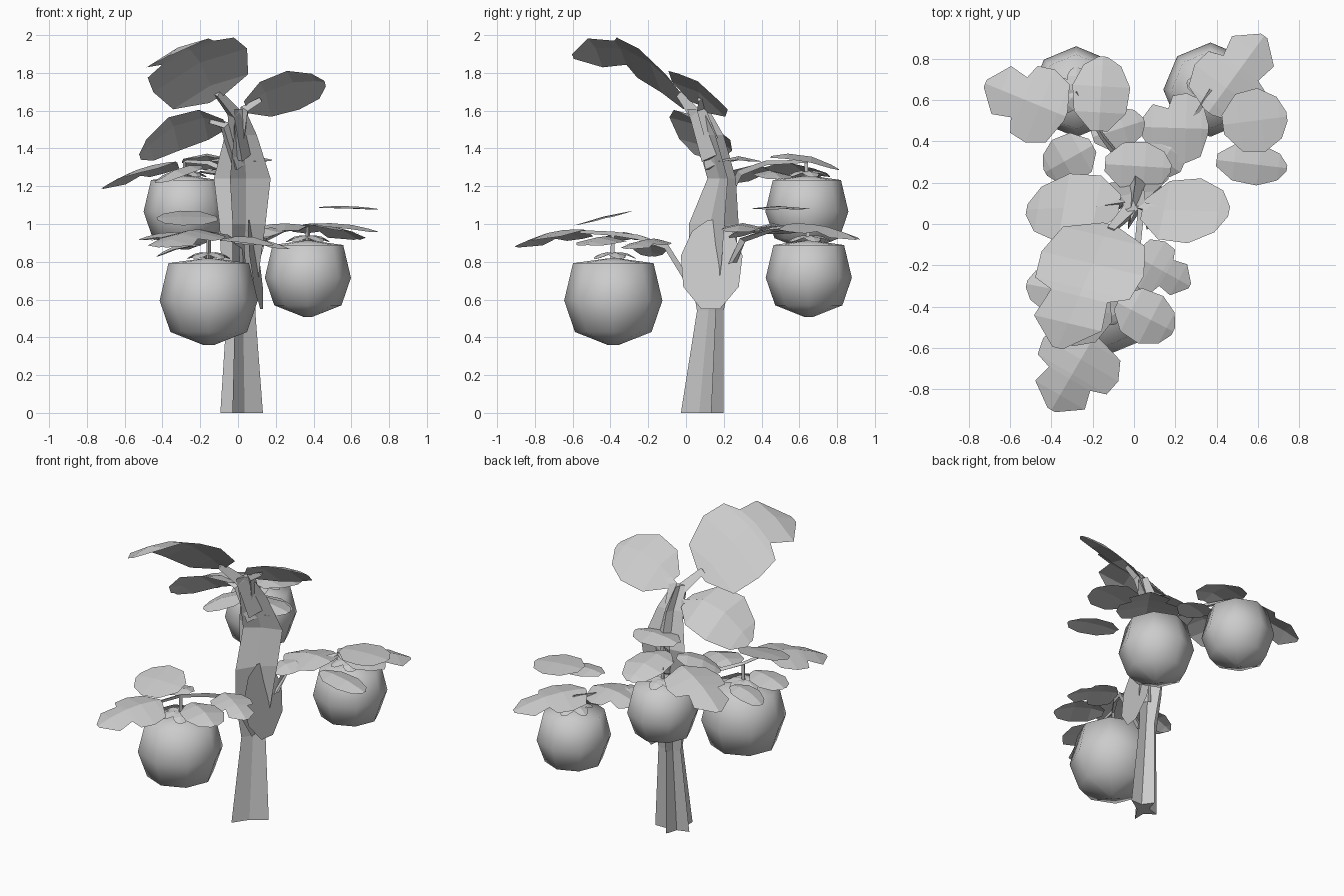
import bpy
from math import sin, cos, radians, pi
from mathutils import Vector

if "Cube" in bpy.data.objects:
    bpy.data.objects.remove(bpy.data.objects["Cube"])

UP = Vector((0, 0, 1))


def make(name, verts, faces, smooth=False):
    me = bpy.data.meshes.new(name)
    me.from_pydata([tuple(v) for v in verts], [], faces)
    me.update()
    for p in me.polygons:
        p.use_smooth = smooth
    ob = bpy.data.objects.new(name, me)
    bpy.context.collection.objects.link(ob)
    return ob


def loft(name, rings, smooth=False):
    n = len(rings[0])
    faces = [(k * n + i, k * n + (i + 1) % n, (k + 1) * n + (i + 1) % n, (k + 1) * n + i)
             for k in range(len(rings) - 1) for i in range(n)]
    faces += [tuple(reversed(range(n))), tuple(range((len(rings) - 1) * n, len(rings) * n))]
    return make(name, [v for r in rings for v in r], faces, smooth)


# (position along midrib, relative half width)
LOBED = [(0, .12), (.1, .8), (.32, 1), (.52, .92), (.58, .55), (.8, .66), (1, .1)]
ROUND = [(0, .3), (.25, .9), (.6, 1), (.88, .65), (1, .15)]


def leaf(name, shape, base, tip, width, arch=.03, roll=0, droop=.22):
    """Single-surface leaf: midrib plus two edges; positive roll lifts the right edge,
    negative width turns it face down."""
    base, tip = Vector(base), Vector(tip)
    d = tip - base
    flat = d.cross(UP).normalized()
    side = flat * cos(radians(roll)) + flat.cross(d).normalized() * sin(radians(roll))
    verts, faces = [], []
    for t, w in shape:
        mid = base + d * t + UP * arch * 4 * t * (1 - t)
        for s in (-1, 0, 1):
            verts.append(mid + side * s * w * width - UP * abs(s * w * width) * droop)
    for i in range(len(shape) - 1):
        for j in (0, 1):
            a = i * 3 + j
            faces.append((a, a + 1, a + 4, a + 3))
    return make(name, verts, faces)


def stem(name, pts, r0, r1):
    pts = [Vector(p) for p in pts]
    rings = []
    for i, p in enumerate(pts):
        d = (pts[min(i + 1, len(pts) - 1)] - pts[max(i - 1, 0)]).normalized()
        x = d.cross(Vector((.3, .5, .8))).normalized()
        y = d.cross(x)
        r = r0 + (r1 - r0) * i / (len(pts) - 1)
        rings.append([p + (x * cos(a) + y * sin(a)) * r for a in (0, 2 * pi / 3, 4 * pi / 3)])
    return loft(name, rings)


# Ribbed trunk: four spikes with notches between
ribs = [(27, 1), (63, .5), (99, 1), (135, .5), (171, 1), (207, .5), (243, 1), (315, .12)]
rings = []
for cx, cy, z, rx, ry in [(.025, .08, 0, .12, .12), (.02, .125, .54, .08, .075),
                          (.02, .13, .80, .11, .13), (.03, .14, 1.0, .13, .14),
                          (.03, .185, 1.24, .16, .08), (.02, .12, 1.47, .09, .08),
                          (.0, .06, 1.61, .04, .06)]:
    rings.append([(cx + rx * k * cos(radians(a)), cy + ry * k * sin(radians(a)), z)
                  for a, k in ribs])
loft("trunk", rings)
# Sheath blade clasping the right side of the trunk
leaf("trunk_sheath", ROUND, (.125, .13, .55), (.06, .14, 1.02), .165, 0, 0, 0)

# Fruits with calyx and stalk
PROFILE = [(.1, -.93), (.78, -.66), (1, -.02), (.82, .74), (.1, .84)]
fruits = [("front", (-.155, -.385, .60), .26, .95), ("right", (.37, .65, .72), .228, .99),
          ("left", (-.28, .64, 1.07), .22, 1.33)]
for name, c, r, stalk_top in fruits:
    c = Vector(c)
    loft(name + "_fruit", [[c + Vector((r * k * cos(i * pi / 4), r * k * sin(i * pi / 4), r * z))
                            for i in range(8)] for k, z in PROFILE], True)
    top = c + UP * r * .95
    for i in range(5):
        a = i * 2 * pi / 5 + .3
        out = Vector((cos(a), sin(a), 0))
        leaf(f"{name}_sepal_{i}", ROUND, top + out * .01, top + out * .12 - UP * .03, .045, .015)
    stem(name + "_stalk", [c + UP * r * .8, Vector((c.x, c.y, stalk_top))], .015, .012)

# Branches from the trunk out to each fruit
stem("front_branch", [(.04, .1, .56), (.02, -.1, .88), (-.06, -.25, .93), (-.155, -.385, .95),
                      (-.2, -.56, .96)], .02, .01)
stem("right_branch", [(.06, .2, .68), (.14, .3, .92), (.25, .45, .97), (.37, .65, .99)], .025, .01)
stem("left_branch", [(.0, .17, 1.05), (-.04, .28, 1.27), (-.15, .42, 1.32), (-.28, .64, 1.33)],
     .025, .01)

# Crown leaves and their petioles
leaf("crown_leaf_front", LOBED, (-.12, .0, 1.66), (-.37, -.6, 1.89), .28, .14, -26, .15)
leaf("crown_leaf_right", ROUND, (.04, .07, 1.63), (.46, .06, 1.75), .19, .05, 34)
leaf("crown_leaf_left", ROUND, (-.07, .09, 1.54), (-.52, .07, 1.36), .19, .09, -30)
stem("crown_petiole_front", [(.02, .14, 1.35), (-.02, .06, 1.58), (-.11, -.03, 1.69)], .06, .025)
stem("crown_petiole_right", [(.02, .14, 1.45), (.04, .08, 1.61), (.12, .07, 1.66)], .04, .015)
stem("crown_petiole_left", [(.0, .15, 1.3), (-.07, .1, 1.52), (-.15, .09, 1.54)], .05, .015)

# Leaflets around each fruit
clusters = {
    "front": [(LOBED, (-.19, -.54, .97), (-.4, -.9, .88), .21, .03, 0),
              (ROUND, (-.08, -.38, .92), (.19, -.52, .89), .13, .03, 0),
              (LOBED, (.0, -.15, .92), (.27, -.3, .87), .13, .02, 0),
              (ROUND, (-.26, -.34, .95), (-.52, -.29, .92), .11, .02, 0),
              (ROUND, (-.11, -.43, 1.03), (-.43, -.44, 1.03), -.16, .01, 14, .05),
              (ROUND, (-.2, -.2, .89), (-.43, -.18, .83), .09, .03, 0)],
    "right": [(LOBED, (.36, .54, 1.0), (.63, .91, .92), .19, .03, 0),
              (ROUND, (.43, .48, 1.09), (.74, .52, 1.08), .155, .01, 0, .08),
              (ROUND, (.4, .31, 1.0), (.74, .27, .96), .1, .02, 0),
              (LOBED, (.36, .46, .99), (.02, .47, .95), .17, .03, 0),
              (ROUND, (.2, .4, .97), (.1, .24, .93), .1, .03, 0)],
    "left": [(LOBED, (-.33, .52, 1.33), (-.72, .68, 1.19), .19, .03, 0),
             (ROUND, (-.17, .45, 1.36), (-.15, .81, 1.29), .14, .04, 0),
             (ROUND, (-.2, .38, 1.31), (-.43, .25, 1.22), .12, .03, 0),
             (ROUND, (-.14, .29, 1.34), (.18, .27, 1.34), -.12, .02, 0),
             (ROUND, (-.2, .42, 1.28), (.05, .5, 1.24), .1, .02, 0)],
}
for name, leaves in clusters.items():
    for i, args in enumerate(leaves):
        leaf(f"{name}_leaflet_{i}", *args)
